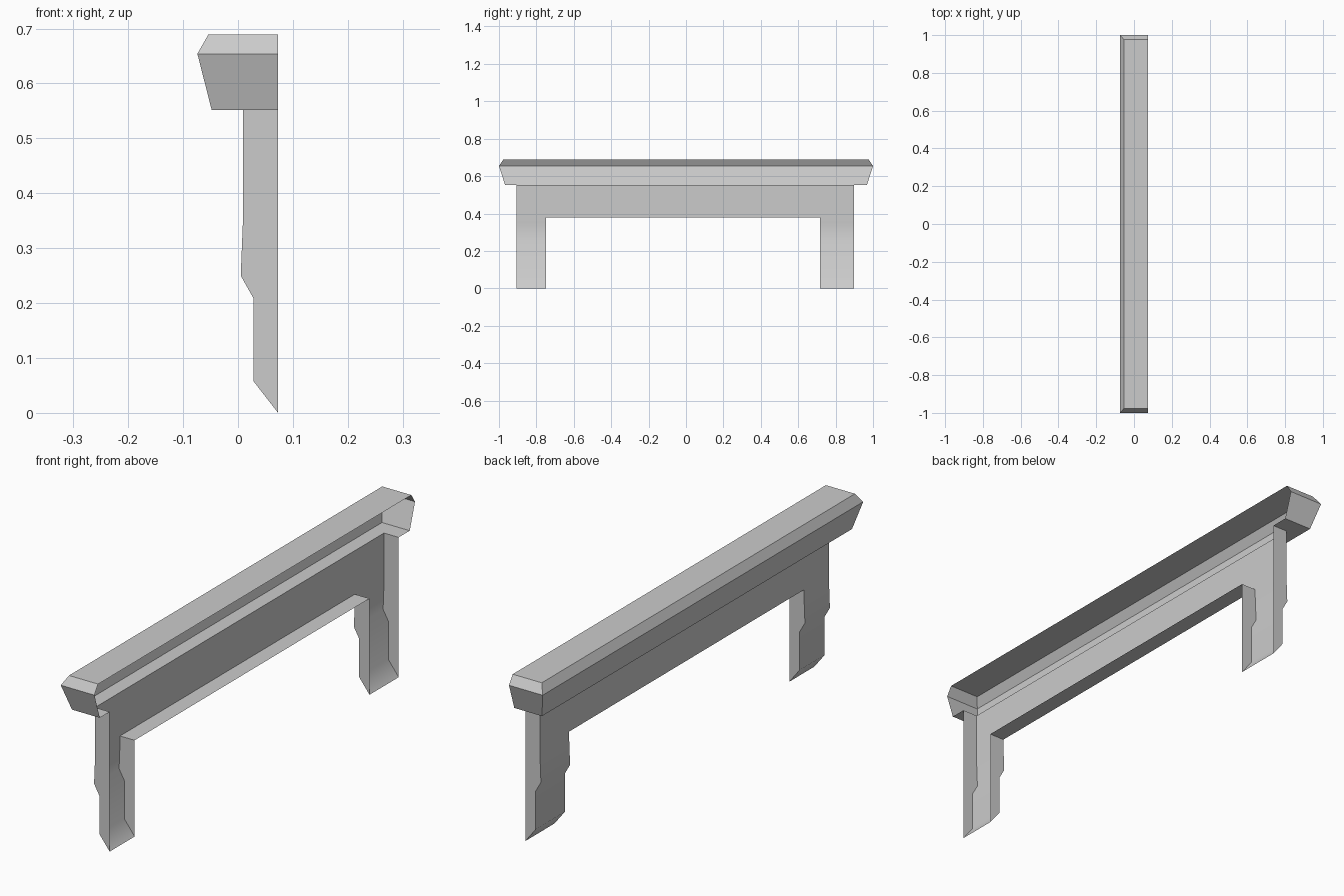
import bpy, bmesh, math

cube = bpy.data.objects.get("Cube")
if cube:
    bpy.data.objects.remove(cube)

stone = bpy.data.materials.new("grey_stone")
stone.use_nodes = True
COLOUR = (0.6, 0.6, 0.6, 1)
stone.diffuse_color = COLOUR
stone.node_tree.nodes["Principled BSDF"].inputs["Base Color"].default_value = COLOUR

BACK = 0.073                        # open wall side
PANEL = 0.009                       # face of the lintel
SOFFIT, LINTEL = 0.552, 0.38        # heights
RIGHT_LEG = (-0.905, -0.749)
LEFT_LEG = (0.898, 0.716)           # outer side first, then inner


def finish(bm, name):
    """Weld, turn the faces outwards and make the object."""
    bmesh.ops.remove_doubles(bm, verts=bm.verts, dist=0.0005)
    bmesh.ops.recalc_face_normals(bm, faces=bm.faces)
    front = min(bm.faces, key=lambda f: f.calc_center_median().x)
    if front.normal.x > 0:
        bmesh.ops.reverse_faces(bm, faces=bm.faces)
    mesh = bpy.data.meshes.new(name)
    bm.to_mesh(mesh)
    bm.free()
    mesh.materials.append(stone)
    obj = bpy.data.objects.new(name, mesh)
    bpy.context.collection.objects.link(obj)
    return obj


def face(bm, points):
    return bm.faces.new([bm.verts.new(p) for p in points])


# Surround: two stepped legs and a lintel, hollow towards the wall
leg = [(PANEL, SOFFIT), (PANEL, LINTEL), (PANEL, 0.35), (0.005, 0.25),
       (0.028, 0.209), (0.028, 0.058), (BACK, 0)]
bm = bmesh.new()
for outer, inner in (RIGHT_LEG, LEFT_LEG):
    for (xa, za), (xb, zb) in zip(leg, leg[1:]):
        face(bm, [(xa, outer, za), (xa, inner, za), (xb, inner, zb), (xb, outer, zb)])
    face(bm, [(x, outer, z) for x, z in leg] + [(BACK, outer, SOFFIT)])
    face(bm, [(x, inner, z) for x, z in leg[1:]] + [(BACK, inner, LINTEL)])
a, b = RIGHT_LEG[1], LEFT_LEG[1]
face(bm, [(PANEL, a, SOFFIT), (PANEL, b, SOFFIT), (PANEL, b, LINTEL), (PANEL, a, LINTEL)])
face(bm, [(PANEL, a, LINTEL), (PANEL, b, LINTEL), (BACK, b, LINTEL), (BACK, a, LINTEL)])
surround = finish(bm, "surround")
bpy.ops.object.select_all(action="DESELECT")
surround.select_set(True)
bpy.context.view_layer.objects.active = surround
bpy.ops.object.shade_smooth_by_angle(angle=math.radians(50))

# Mantel shelf: bevelled U-shaped rings, from the top down to the soffit's inner edge
rings = [(-0.054, -0.977, 0.977, 0.689), (-0.074, -1, 1, 0.654),
         (-0.048, -0.967, 0.967, SOFFIT),
         (PANEL, RIGHT_LEG[0], LEFT_LEG[0], SOFFIT)]
loops = [[(BACK, y0, z), (x, y0, z), (x, y1, z), (BACK, y1, z)] for x, y0, y1, z in rings]
bm = bmesh.new()
face(bm, loops[0])
for upper, lower in zip(loops, loops[1:]):
    for i in range(3):
        face(bm, [upper[i], upper[i + 1], lower[i + 1], lower[i]])
finish(bm, "mantel_shelf")
